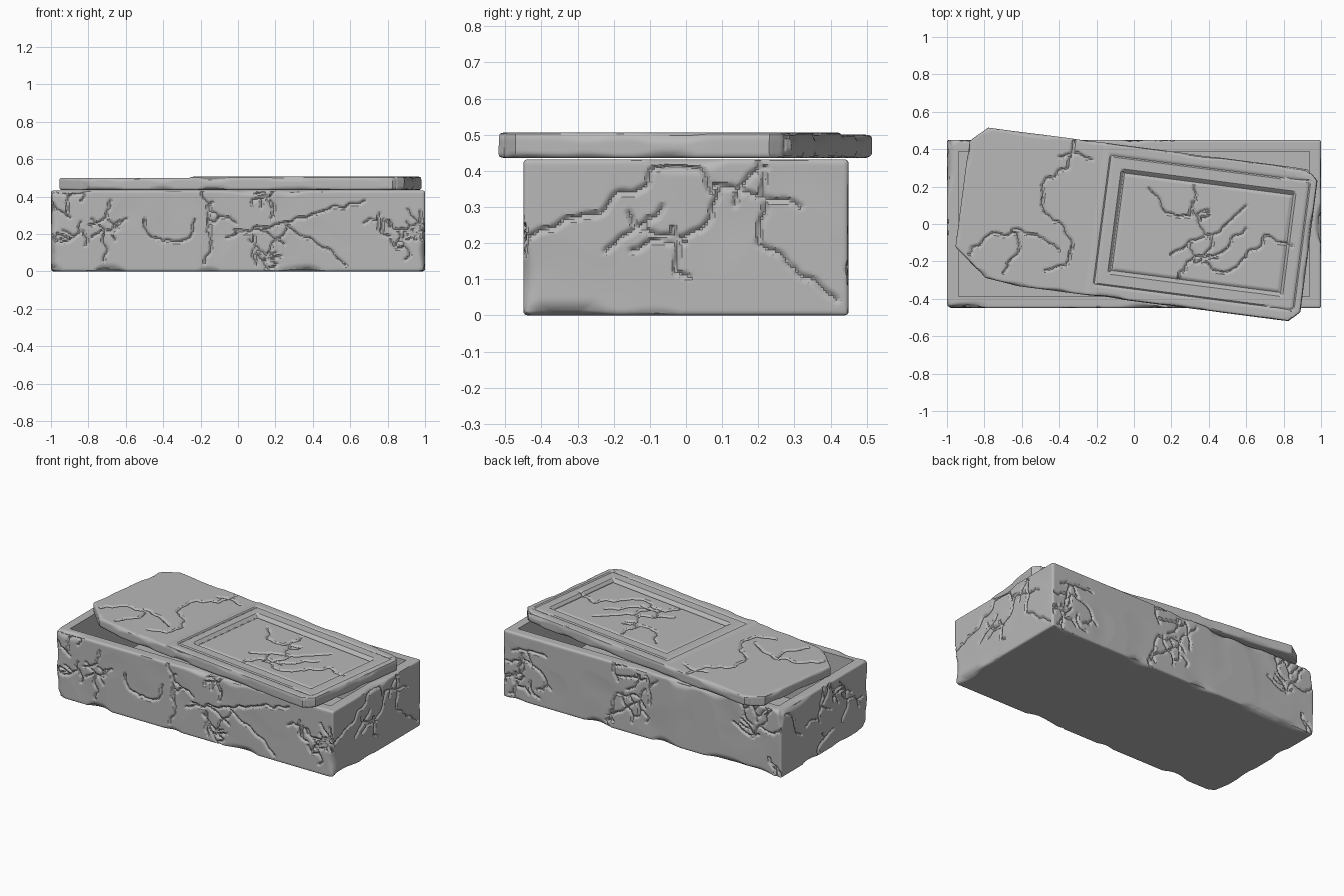
import bpy, bmesh, math, random
from mathutils import Vector, Matrix, noise, kdtree

random.seed(4)
STEP = 0.007
TURN = Matrix.Rotation(math.radians(-7.4), 4, 'Z')

cube = bpy.data.objects.get("Cube")
if cube:
    bpy.data.objects.remove(cube, do_unlink=True)

stone = bpy.data.materials.new("grey_stone")
stone.use_nodes = True
stone.diffuse_color = (0.48, 0.48, 0.48, 1)
stone.node_tree.nodes["Principled BSDF"].inputs["Base Color"].default_value = stone.diffuse_color
stone.node_tree.nodes["Principled BSDF"].inputs["Roughness"].default_value = 0.9


def ramp(a, b, t):
    return min(1, max(0, (t - a) / (b - a)))


# ---- cracks: jagged lines sampled as points on a surface ----
def trace(path, place, out):
    for a, b in zip(path, path[1:]):
        a, b = Vector(a), Vector(b)
        count = max(2, int((b - a).length / 0.004))
        side = Vector((a.y - b.y, b.x - a.x)) * 0.12
        for i in range(count):
            t = i / count
            p = a.lerp(b, t)
            wobble = noise.noise(Vector((p.x, p.y, 3)) * 14) * math.sin(math.pi * t)
            out.append(place(p + side * wobble * 2))


def wander(start, heading, length, place, out):
    p = Vector(start)
    while length > 0:
        hop = random.uniform(0.025, 0.055)
        q = p + Vector((math.cos(heading), math.sin(heading))) * hop
        trace([p, q], place, out)
        if random.random() < 0.28:
            turn = random.choice((-1, 1)) * random.uniform(0.8, 1.4)
            wander(q, heading + turn, length * 0.5, place, out)
        p, length = q, length - hop
        heading += random.uniform(-0.7, 0.7)


def cluster(centre, spread, count, place, out):
    for _ in range(count):
        start = [c + random.uniform(-s, s) for c, s in zip(centre, spread)]
        wander(start, random.uniform(0, math.tau), random.uniform(0.1, 0.24), place, out)


def tree_of(points):
    tree = kdtree.KDTree(len(points))
    for i, p in enumerate(points):
        tree.insert(p, i)
    tree.balance()
    return tree


# ---- worn slab: lattice box with chipped edges and cut cracks ----
def worn_slab(half, tree, wear, chip, is_open, reshape):
    bm = bmesh.new()
    n = [max(2, round(2 * h / STEP)) for h in half]
    verts = {}

    def flat(key):
        return Vector([-h + 2 * h * k / m for h, k, m in zip(half, key, n)])

    def vert(key):
        if key in verts:
            return verts[key]
        p = flat(key)
        sides = [(k == m) - (k == 0) for k, m in zip(key, n)]
        normal = Vector(sides).normalized()
        r = min(chip, wear + chip * 1.5 * max(0, noise.noise(p * 5.5)))
        core = Vector([max(r - h, min(h - r, c)) for h, c in zip(half, p)])
        q = core + (p - core).normalized() * r
        if not sides[2]:
            q -= normal * 0.006 * max(0, noise.noise(p * 5))
        gap = tree.find(p)[2]
        if gap < 0.011:
            q -= normal * 0.013 * (1 - gap / 0.011)
        verts[key] = bm.verts.new(reshape(q, sides[2]))
        return verts[key]

    for axis in range(3):
        u, v = (axis + 1) % 3, (axis + 2) % 3
        for end in (0, n[axis]):
            for i in range(n[u]):
                for j in range(n[v]):
                    keys = []
                    for di, dj in ((0, 0), (1, 0), (1, 1), (0, 1)):
                        key = [0, 0, 0]
                        key[axis], key[u], key[v] = end, i + di, j + dj
                        keys.append(tuple(key))
                    mid = (flat(keys[0]) + flat(keys[2])) / 2
                    if axis == 2 and is_open(mid):
                        continue
                    bm.faces.new([vert(k) for k in keys])
    return bm


def close_loop(bm, top):
    edges = [e for e in bm.edges if e.is_boundary and (e.verts[0].co.z > 0) == top]
    if edges:
        bmesh.ops.holes_fill(bm, edges=edges, sides=0)


def finish(bm, name, matrix):
    bmesh.ops.recalc_face_normals(bm, faces=bm.faces)
    mesh = bpy.data.meshes.new(name)
    bm.to_mesh(mesh)
    bm.free()
    mesh.materials.append(stone)
    ob = bpy.data.objects.new(name, mesh)
    ob.matrix_world = matrix
    bpy.context.collection.objects.link(ob)
    bpy.ops.object.select_all(action='DESELECT')
    ob.select_set(True)
    bpy.context.view_layer.objects.active = ob
    bpy.ops.object.shade_smooth_by_angle(angle=math.radians(32))


# ---- coffin chest ----
HALF = (1.0, 0.45, 0.216)
MID = HALF[2]
points = []


def on_long(sign):
    return lambda p: Vector((p.x, sign * HALF[1], p.y - MID))


def on_end(sign):
    return lambda p: Vector((sign * HALF[0], p.x, p.y - MID))


front = on_long(-1)
for path in (
    [(-.5, .28), (-.48, .2), (-.4, .16), (-.3, .16), (-.24, .21), (-.23, .28)],
    [(-.19, .43), (-.16, .3), (-.14, .15), (-.18, .04)],
    [(-.06, .18), (.2, .25), (.42, .31), (.68, .38)],
    [(-.02, .22), (.15, .21), (.25, .14)],
    [(-.78, .28), (-.71, .22), (-.72, .05)],
    [(.25, .25), (.42, .15), (.58, .03)],
):
    trace(path, front, points)
right_end = on_end(1)
for path in (
    [(-.43, .22), (-.3, .27), (-.14, .34), (-.05, .42), (.04, .41), (.07, .34)],
    [(-.15, .18), (0, .22), (.06, .26), (.1, .36)],
    [(.2, .42), (.22, .3), (.2, .2), (.3, .13), (.42, .04)],
    [(.08, .36), (.2, .33), (.32, .3)],
):
    trace(path, right_end, points)
cluster((.1, .28), (.2, .1), 4, right_end, points)
cluster((0, .23), (.33, .14), 9, on_end(-1), points)
for sign in (-1, 1):
    wall = on_long(sign)
    for x in (-.86, .87):
        cluster((x, .22), (.08, .13), 6, wall, points)
    cluster((.12, .26), (.18, .1), 5 if sign < 0 else 9, wall, points)

bm = worn_slab(HALF, tree_of(points), 0.012, 0.05,
               lambda p: abs(p.x) < 0.94 and abs(p.y) < 0.39,
               lambda q, side: q)
close_loop(bm, False)
# hollow inside
rim = [e for e in bm.edges if e.is_boundary]
walls = bmesh.ops.extrude_edge_only(bm, edges=rim)["geom"]
for v in walls:
    if isinstance(v, bmesh.types.BMVert):
        v.co.z = 0.06 - MID
bmesh.ops.holes_fill(bm, edges=[e for e in bm.edges if e.is_boundary], sides=0)
finish(bm, "chest", Matrix.Translation((0, 0, MID)))

# ---- lid, turned askew, with a framed panel on one part ----
LID = (0.937, 0.41, 0.0325)
place_lid = Matrix.Translation((0.006, 0, 0.4675)) @ TURN
to_lid = place_lid.inverted()


def on_lid(p):
    q = to_lid @ Vector((p.x, p.y, 0))
    return Vector((q.x, q.y, LID[2]))


points = []
for path in (
    [(-.32, .44), (-.35, .3), (-.49, .21), (-.48, .06), (-.39, 0), (-.33, -.1), (-.36, -.22), (-.48, -.25)],
    [(-.92, -.17), (-.76, -.05), (-.63, -.05), (-.61, -.14), (-.72, -.27)],
    [(-.65, -.03), (-.52, -.06), (-.4, -.14)],
    [(-.4, .36), (-.3, .38), (-.22, .34)],
    [(.08, .19), (.17, .06), (.3, .04), (.32, .2)],
    [(.2, -.16), (.3, -.09), (.42, -.06), (.52, .02), (.6, .1)],
    [(.42, -.06), (.36, -.2), (.48, -.26), (.6, -.18), (.7, -.06), (.85, -.12)],
    [(.3, -.1), (.33, -.21), (.5, -.13), (.6, -.02)],
):
    trace(path, on_lid, points)
cluster((.45, -.13), (.12, .08), 2, on_lid, points)

# broken corners: a point and an outward direction for each cut
cuts = [(Vector(a), Vector(b).normalized()) for a, b in (
    ((-.9, -.275), (-.62, -.78)), ((-.66, -.4), (-.12, -.99)),
    ((-.885, .375), (-.68, .73)),
    ((.91, .382), (.71, .7)), ((.91, -.382), (.71, -.7)),
)]


def rect_gap(q, hx, hy):
    return max(abs(q.x - 0.361) - hx, abs(q.y) - hy)


def shape_lid(q, side):
    flat = q.xy
    reach = max(abs(q.x) / LID[0], abs(q.y) / LID[1], 1e-6)
    edge = flat / reach
    scale = 1
    for at, out in cuts:
        if edge.dot(out) > 0:
            scale = min(scale, at.dot(out) / edge.dot(out))
    flat = flat * (1 - (1 - scale) * ramp(0.72, 1, reach))
    q = Vector((flat.x, flat.y, q.z))
    if side > 0:
        inside = -rect_gap(q, 0.472, 0.281)
        q.z += 0.006 * ramp(-0.215, -0.2, q.x)
        q.z -= 0.006 * ramp(0.008, 0.002, abs(rect_gap(q, 0.533, 0.348)))
        q.z -= 0.02 * ramp(0, 0.016, inside) - 0.009 * ramp(0.018, 0.03, inside)
    return q


bm = worn_slab(LID, tree_of(points), 0.012, 0.028,
               lambda p: p.z < 0 and abs(p.x) < 0.85 and abs(p.y) < 0.34, shape_lid)
close_loop(bm, False)
finish(bm, "lid", place_lid)
